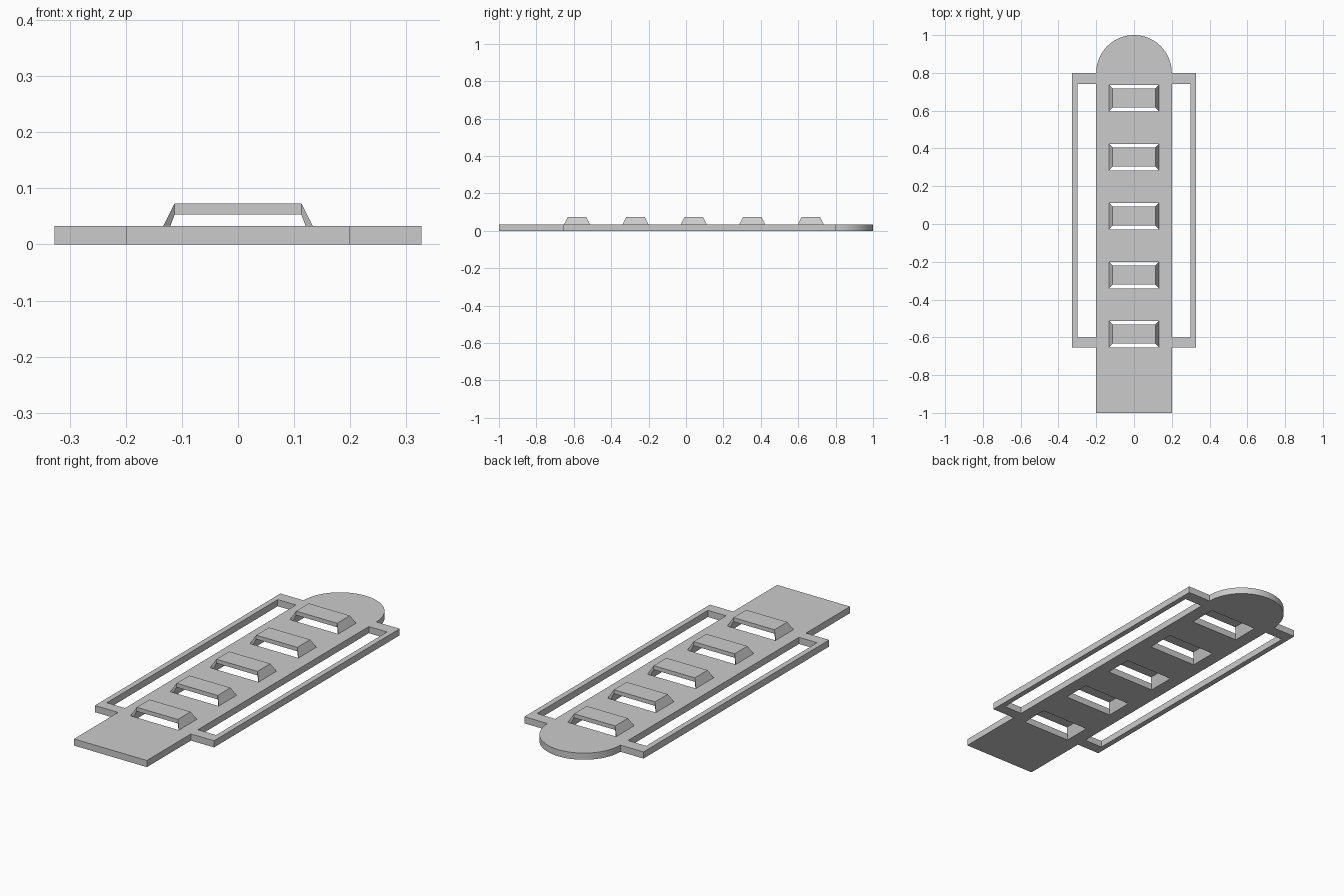
import bpy, bmesh
from math import pi, sin, cos

cube = bpy.data.objects.get("Cube")
if cube:
    bpy.data.objects.remove(cube, do_unlink=True)

THICK = 0.033
SLOT_X, SLOT_Y = 0.133, 0.07
LOUVRE_Y = [0.042 + 0.3123 * i for i in range(-2, 3)]

grey = bpy.data.materials.new("plain_grey")
grey.use_nodes = True
colour = (0.6, 0.6, 0.6, 1)
grey.diffuse_color = colour
grey.node_tree.nodes["Principled BSDF"].inputs["Base Color"].default_value = colour


def finish(bm, name):
    bmesh.ops.recalc_face_normals(bm, faces=bm.faces)
    mesh = bpy.data.meshes.new(name)
    bm.to_mesh(mesh)
    bm.free()
    mesh.materials.append(grey)
    obj = bpy.data.objects.new(name, mesh)
    bpy.context.collection.objects.link(obj)
    return obj


def rectangle(x0, x1, y0, y1):
    return [(x0, y0), (x1, y0), (x1, y1), (x0, y1)]


# Base plate outline: square front end, stepped side frames, round back end
right_side = [(0.2, -1), (0.2, -0.655), (0.327, -0.655), (0.327, 0.8)]
arc = [(0.2 * cos(pi * i / 48), 0.8 + 0.2 * sin(pi * i / 48)) for i in range(49)]
outline = right_side + arc + [(-x, y) for x, y in reversed(right_side)]

# Openings: two long side windows and a slot below each louvre
loops = [outline, rectangle(0.2, 0.3, -0.6, 0.74), rectangle(-0.3, -0.2, -0.6, 0.74)]
loops += [rectangle(-SLOT_X, SLOT_X, y - SLOT_Y, y + SLOT_Y) for y in LOUVRE_Y]

bm = bmesh.new()
edges = []
for loop in loops:
    verts = [bm.verts.new((x, y, 0)) for x, y in loop]
    edges += [bm.edges.new((verts[i - 1], verts[i])) for i in range(len(verts))]
bmesh.ops.triangle_fill(bm, edges=edges, use_beauty=True, normal=(0, 0, 1))
bmesh.ops.dissolve_limit(bm, angle_limit=0.01, verts=[], edges=bm.edges[:])
top = bmesh.ops.extrude_face_region(bm, geom=bm.faces[:])["geom"]
bmesh.ops.translate(bm, vec=(0, 0, THICK),
                    verts=[v for v in top if isinstance(v, bmesh.types.BMVert)])
plate = finish(bm, "base_plate")
bpy.ops.object.select_all(action='DESELECT')
plate.select_set(True)
bpy.context.view_layer.objects.active = plate
bpy.ops.object.shade_smooth_by_angle(angle=pi / 6)

# Raised louvres: a flat bar whose ends flare down into the slot walls
sections = [(-SLOT_X, SLOT_Y, 0, THICK), (-0.113, 0.05, 0.053, 0.073),
            (0.113, 0.05, 0.053, 0.073), (SLOT_X, SLOT_Y, 0, THICK)]
for number, centre in enumerate(LOUVRE_Y, 1):
    bm = bmesh.new()
    rings = [[bm.verts.new((x, centre + y, z)) for y, z in rectangle(-half, half, low, high)]
             for x, half, low, high in sections]
    for a, b in zip(rings, rings[1:]):
        for i in range(4):
            bm.faces.new((a[i - 1], a[i], b[i], b[i - 1]))
    finish(bm, f"louvre_{number}")
